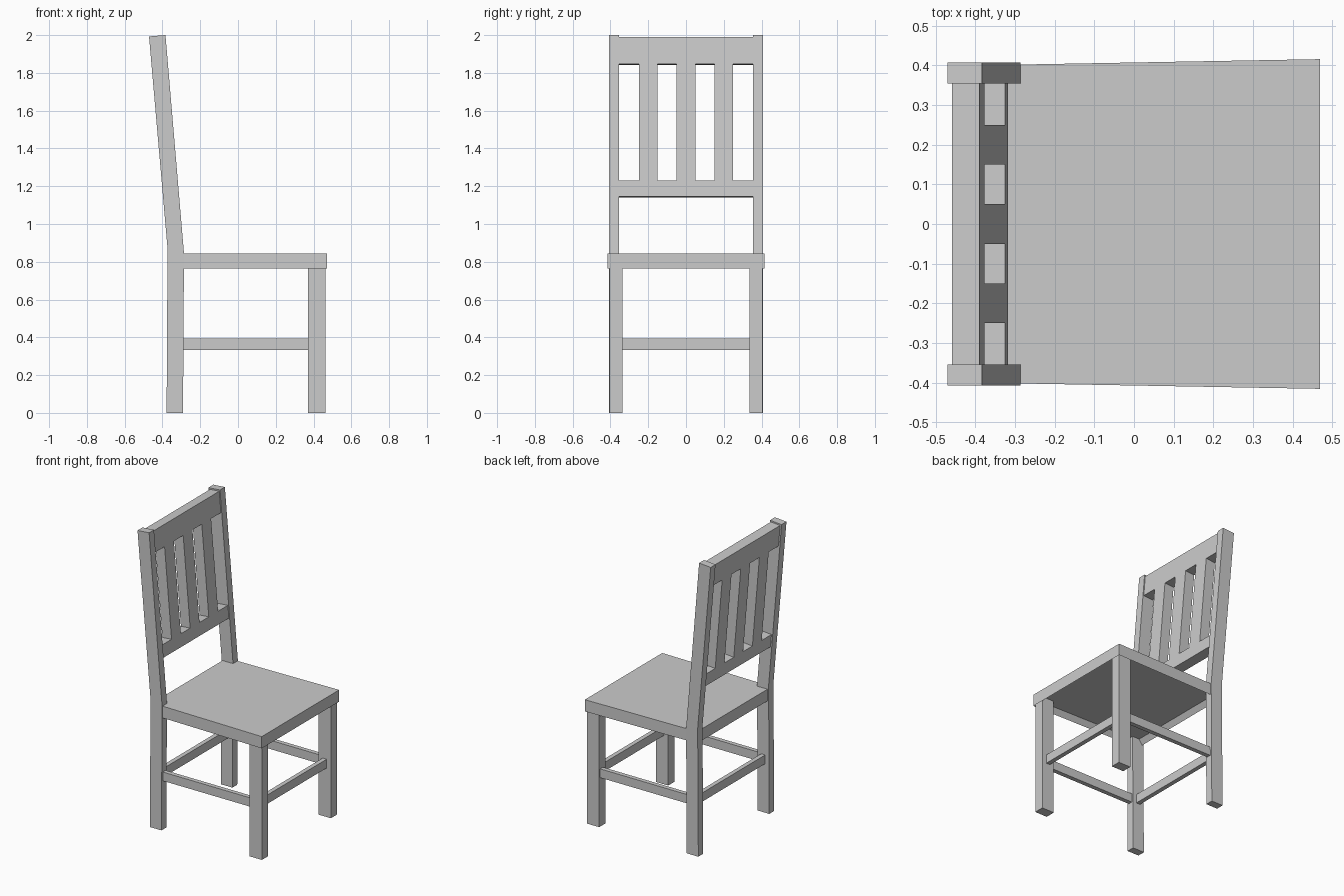
import bpy, bmesh, math

if "Cube" in bpy.data.objects:
    bpy.data.objects.remove(bpy.data.objects["Cube"])

SLOPE = 0.0855                      # backward lean of the backrest
LEAN = -math.atan(SLOPE)


def finish(name, bm):
    bmesh.ops.recalc_face_normals(bm, faces=bm.faces)
    mesh = bpy.data.meshes.new(name)
    bm.to_mesh(mesh)
    bm.free()
    ob = bpy.data.objects.new(name, mesh)
    bpy.context.collection.objects.link(ob)
    return ob


def box(name, lo, hi):
    """Axis-aligned box between two corners."""
    bm = bmesh.new()
    bmesh.ops.create_cube(bm, size=1)
    for v in bm.verts:
        v.co = [(a + b) / 2 + c * (b - a) for a, b, c in zip(lo, hi, v.co)]
    return finish(name, bm)


def prism(name, bottom, offset):
    """Extrude a planar outline by an offset vector."""
    bm = bmesh.new()
    face = bm.faces.new([bm.verts.new(p) for p in bottom])
    new = bmesh.ops.extrude_face_region(bm, geom=[face], use_keep_orig=True)["geom"]
    bmesh.ops.translate(bm, vec=offset,
                        verts=[g for g in new if isinstance(g, bmesh.types.BMVert)])
    return finish(name, bm)


def lean_box(name, y, width, z0, z1):
    """Backrest bar following the lean of the posts."""
    z = (z0 + z1) / 2
    h = (z1 - z0) / math.cos(LEAN) / 2
    ob = box(name, (-0.035, -width / 2, -h), (0.035, width / 2, h))
    ob.location = (-0.36 - SLOPE * (z - 1.23), y, z)
    ob.rotation_euler.y = LEAN
    return ob


# Seat: tapered slab with a shallow recess underneath
seat = prism("seat", [(-0.365, -0.401, 0.765), (0.47, -0.416, 0.765),
                      (0.47, 0.416, 0.765), (-0.365, 0.401, 0.765)], (0, 0, 0.08))
bm = bmesh.new()
bm.from_mesh(seat.data)
under = min(bm.faces, key=lambda f: f.calc_center_median().z)
bmesh.ops.inset_region(bm, faces=[under], thickness=0.035)
for v in under.verts:
    v.co.z += 0.035
bm.to_mesh(seat.data)
bm.free()

# Legs, bent back posts and side stretchers, one set per side
post = [(-0.378, 0), (-0.291, 0), (-0.286, 0.845), (-0.384, 2.0), (-0.471, 1.993), (-0.373, 0.87)]
for side, s in (("right", -1), ("left", 1)):
    prism("back_post_" + side, [(x, s * 0.355, z) for x, z in post], (0, s * 0.0525, 0))
    ys = sorted((s * 0.337, s * 0.405))
    box("front_leg_" + side, (0.37, ys[0], 0), (0.463, ys[1], 0.805))
    box("side_stretcher_" + side, (-0.30, s * 0.38 - 0.015, 0.333), (0.38, s * 0.38 + 0.015, 0.393))

# Front and back stretchers
for name, x in (("front_stretcher", 0.416), ("back_stretcher", -0.332)):
    box(name, (x - 0.015, -0.36, 0.333), (x + 0.015, 0.36, 0.393))

# Backrest rails and slats
lean_box("lower_rail", 0, 0.72, 1.142, 1.228)
lean_box("top_rail", 0, 0.72, 1.844, 1.987)
for i in (-1, 0, 1):
    lean_box("back_slat", i * 0.2, 0.10, 1.228, 1.844)
